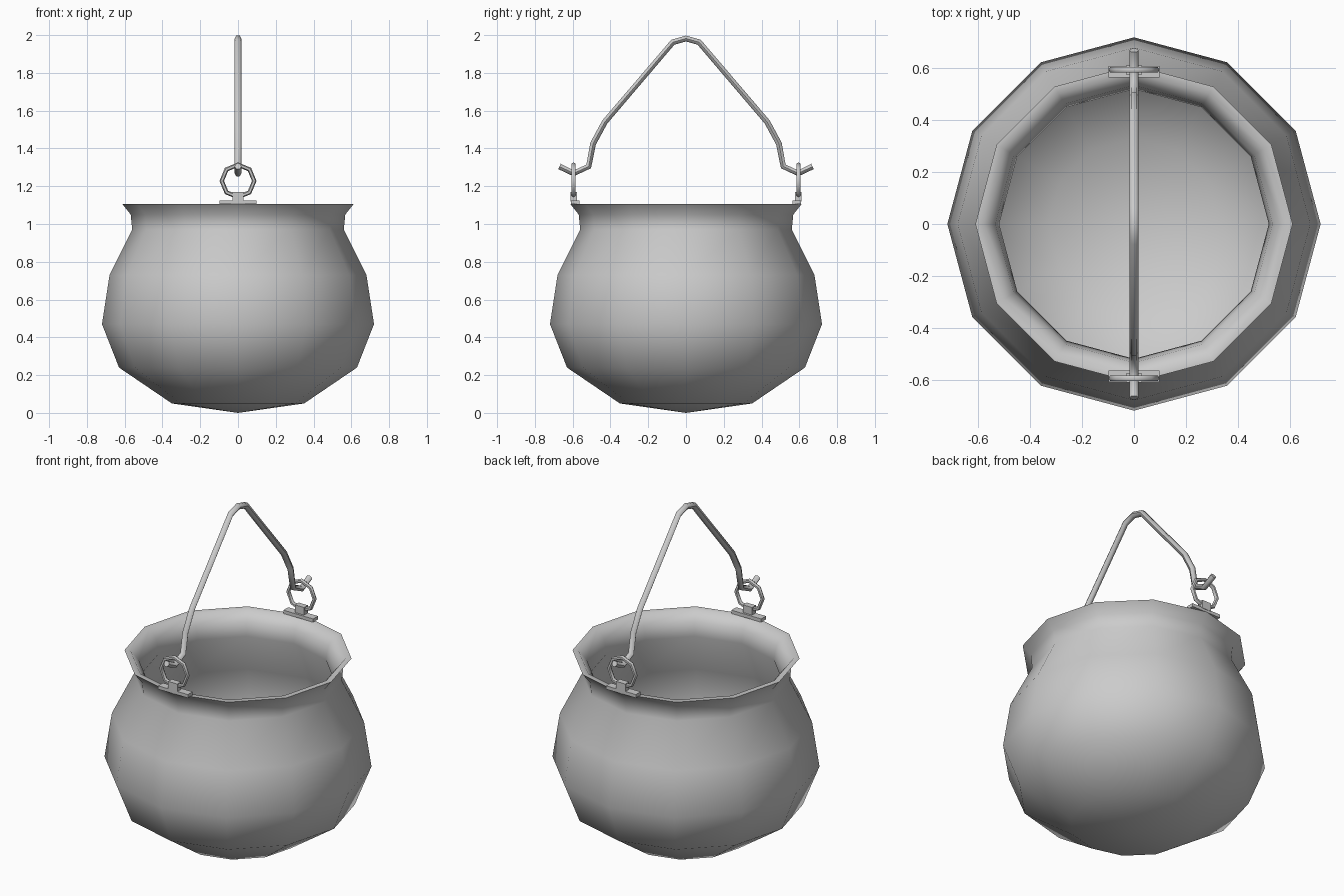
import bpy, bmesh, math
from mathutils import Matrix

cube = bpy.data.objects.get("Cube")
if cube:
    bpy.data.objects.remove(cube)

iron = bpy.data.materials.new("grey iron")
iron.use_nodes = True
iron.diffuse_color = (0.6, 0.6, 0.6, 1)
iron.node_tree.nodes["Principled BSDF"].inputs["Base Color"].default_value = (0.6, 0.6, 0.6, 1)


def finish(obj, angle=60):
    """Give an object its material and smooth shading."""
    obj.data.materials.clear()
    obj.data.materials.append(iron)
    bpy.ops.object.select_all(action="DESELECT")
    obj.select_set(True)
    bpy.context.view_layer.objects.active = obj
    bpy.ops.object.shade_smooth_by_angle(angle=math.radians(angle))


def lathe(name, profile, sides):
    """Spin a radius/height profile around z."""
    bm = bmesh.new()
    verts = [bm.verts.new((r, 0, z)) for r, z in profile]
    edges = [bm.edges.new(pair) for pair in zip(verts, verts[1:])]
    bmesh.ops.spin(bm, geom=verts + edges, cent=(0, 0, 0), axis=(0, 0, 1),
                   angle=math.tau, steps=sides, use_merge=True)
    bmesh.ops.remove_doubles(bm, verts=bm.verts, dist=0.0005)
    bmesh.ops.recalc_face_normals(bm, faces=bm.faces)
    mesh = bpy.data.meshes.new(name)
    bm.to_mesh(mesh)
    bm.free()
    obj = bpy.data.objects.new(name, mesh)
    bpy.context.collection.objects.link(obj)
    finish(obj, 80)


def box(name, size, location):
    bpy.ops.mesh.primitive_cube_add(size=1, location=location)
    obj = bpy.context.object
    obj.name = name
    obj.data.transform(Matrix.Diagonal((*size, 1)))
    finish(obj, 30)


# Pot: outer wall up to the flared lip, then down the inner wall
outer = [(0, 0), (0.35, 0.05), (0.63, 0.24), (0.72, 0.47), (0.68, 0.73),
         (0.56, 0.97), (0.568, 1.05), (0.612, 1.105)]
inner = [(0.58, 1.105), (0.535, 1.05), (0.52, 0.97), (0.64, 0.72),
         (0.68, 0.47), (0.6, 0.26), (0.33, 0.09), (0, 0.04)]
lathe("pot", outer + inner, 12)

# Bail handle: half the path, mirrored front to back
half = [(0.67, 1.305), (0.595, 1.268), (0.515, 1.305), (0.492, 1.425),
        (0.43, 1.54), (0.07, 1.962)]
path = [(-y, z) for y, z in half] + [(0, 1.982)] + half[::-1]
curve = bpy.data.curves.new("handle", "CURVE")
curve.dimensions = "3D"
curve.bevel_depth = 0.018
curve.bevel_resolution = 1
curve.use_fill_caps = True
spline = curve.splines.new("POLY")
spline.points.add(len(path) - 1)
for point, (y, z) in zip(spline.points, path):
    point.co = (0, y, z, 1)
handle = bpy.data.objects.new("handle", curve)
bpy.context.collection.objects.link(handle)
bpy.ops.object.select_all(action="DESELECT")
handle.select_set(True)
bpy.context.view_layer.objects.active = handle
bpy.ops.object.convert(target="MESH")
finish(bpy.context.object)

# Lug plate, knob and ring on the front and back of the rim
for side, s in (("front", -1), ("back", 1)):
    box(side + "_lug_plate", (0.195, 0.045, 0.02), (0, s * 0.587, 1.115))
    box(side + "_lug_knob", (0.06, 0.035, 0.05), (0, s * 0.594, 1.145))
    bpy.ops.mesh.primitive_torus_add(
        major_segments=8, minor_segments=6, major_radius=0.086, minor_radius=0.012,
        location=(0, s * 0.595, 1.228), rotation=(math.pi / 2, 0, 0))
    ring = bpy.context.object
    ring.name = side + "_ring"
    finish(ring)
